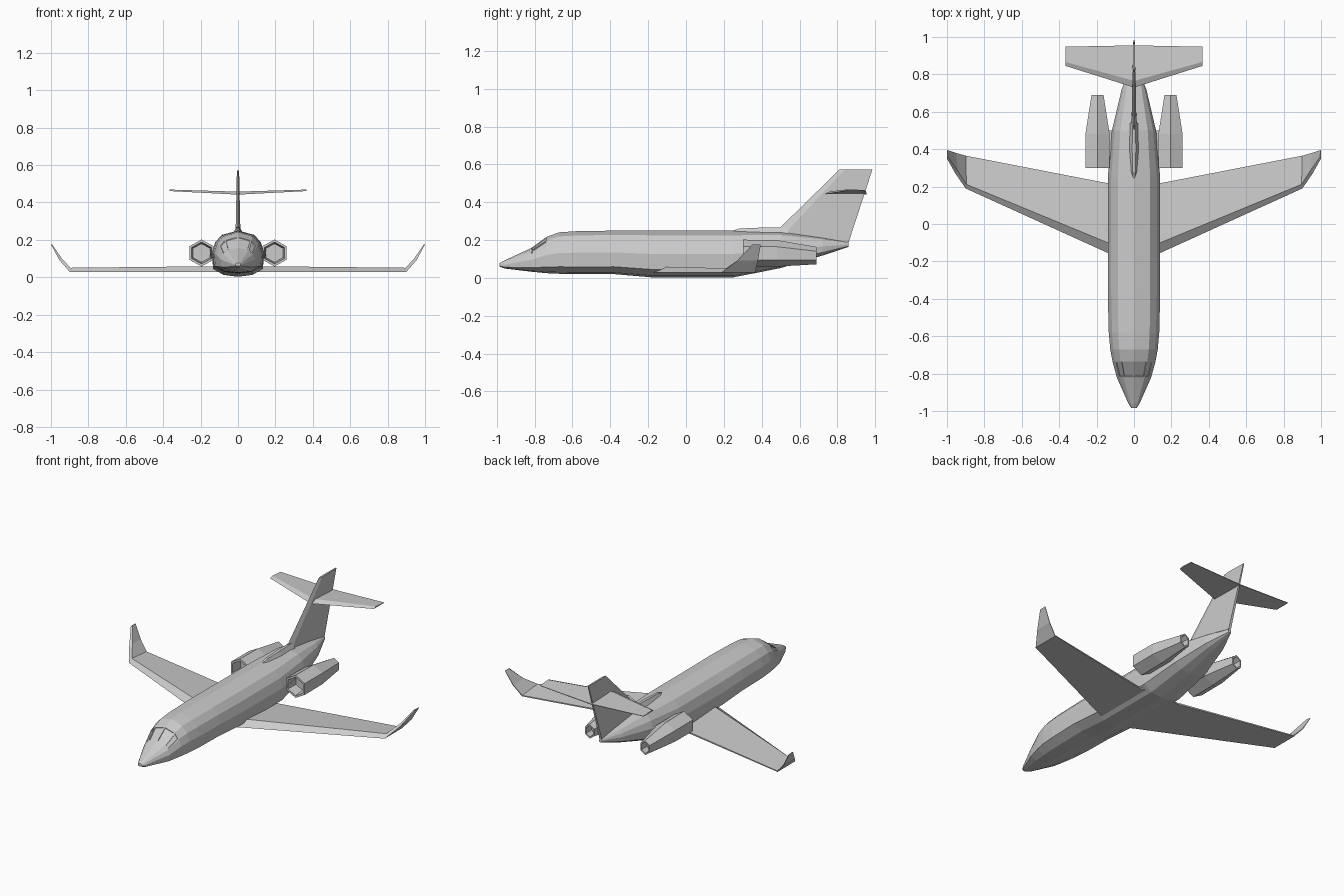
import bpy, bmesh, math
from mathutils import Vector

if "Cube" in bpy.data.objects:
    bpy.data.objects.remove(bpy.data.objects["Cube"])


def loft(name, rings, mirror=False, panes=None):
    """Skin equal-length closed rings, cap both ends; panes picks quads to recess."""
    bm = bmesh.new()
    vs = [[bm.verts.new(p) for p in r] for r in rings]
    n = len(rings[0])
    picked = []
    for i in range(len(vs) - 1):
        for j in range(n):
            k = (j + 1) % n
            f = bm.faces.new((vs[i][j], vs[i][k], vs[i + 1][k], vs[i + 1][j]))
            if panes and panes(i, j):
                picked.append(f)
    bm.faces.new(vs[0])
    bm.faces.new(vs[-1])
    bmesh.ops.recalc_face_normals(bm, faces=bm.faces[:])
    if picked:
        bmesh.ops.inset_individual(bm, faces=picked, thickness=0.007, depth=0)
        bmesh.ops.inset_individual(bm, faces=picked, thickness=0.002, depth=-0.004)
    me = bpy.data.meshes.new(name)
    bm.to_mesh(me)
    bm.free()
    ob = bpy.data.objects.new(name, me)
    bpy.context.collection.objects.link(ob)
    if mirror:
        ob.modifiers.new("Mirror", "MIRROR").use_mirror_merge = False
    return ob


# Fuselage: one half cross-section scaled at each station (y, top, bottom, half width)
half = [(0, 1), (.62, .9), (.87, .73), (1, .5), (.95, .17), (.55, .04), (0, 0)]
profile = half + [(-x, z) for x, z in half[-2:0:-1]]
stations = [
    (-.985, .078, .060, .014), (-.96, .092, .050, .030), (-.82, .157, .033, .092),
    (-.735, .218, .025, .115), (-.67, .241, .022, .127), (-.58, .247, .020, .135),
    (-.38, .250, .020, .140), (-.18, .250, .003, .140), (.25, .250, .003, .140),
    (.50, .246, .052, .118), (.72, .214, .118, .066), (.86, .190, .164, .010)]
last = len(profile) - 1
loft("fuselage",
     [[(w * px, y, b + (t - b) * pz) for px, pz in profile] for y, t, b, w in stations],
     panes=lambda i, j: i == 2 and j in (0, 1, last - 1, last))


# Wings with upturned winglets: (x, lead y, crease y, trail y, z, thickness, inward lean)
def foil(x, lead, crease, trail, z, t, lean=0):
    return [(x, lead, z), (x - lean, crease, z + t),
            (x - lean * .3, trail, z + t * .3), (x, trail, z)]


loft("wing", [foil(*s) for s in (
    (0, -.22, -.16, .245, .025, .036),
    (.14, -.155, -.10, .218, .028, .031),
    (.90, .19, .212, .365, .029, .022, .004),
    (.955, .27, .285, .38, .092, .010, .012),
    (1.0, .35, .358, .395, .176, .001, .006))], mirror=True)

# Horizontal tail
loft("tailplane", [foil(*s) for s in (
    (0, .73, .765, .955, .442, .016),
    (.365, .845, .866, .948, .461, .008))], mirror=True)


# Vertical fin: (z, lead y, crease y, trail y, half thickness)
def fin(z, lead, crease, trail, w):
    return [(0, lead, z), (w, crease, z), (w * .6, trail, z),
            (-w * .6, trail, z), (-w, crease, z)]


loft("fin", [fin(.19, .42, .48, .86, .014), fin(.572, .81, .84, .985, .006)])

# Dorsal fairing ahead of the fin: (y, half width, ridge z)
loft("dorsal_fairing", [
    [(-w, y, .235), (-w * .35, y, z), (w * .35, y, z), (w, y, .235)]
    for y, w, z in ((.235, .008, .246), (.28, .020, .261), (.40, .028, .266), (.54, .022, .268))])


# Hexagonal engine nacelles with hollow intake and exhaust: (y, half width, half height, z)
def hexagon(y, hw, hh, z):
    return [(.195 + hw / .866 * math.sin(a), y, z + hh * math.cos(a))
            for a in (k * math.pi / 3 for k in range(6))]


loft("engine", [hexagon(*s) for s in (
    (.37, .045, .050, .13), (.30, .053, .058, .13), (.30, .065, .072, .13),
    (.48, .065, .070, .13), (.69, .032, .046, .118), (.69, .024, .036, .118),
    (.64, .022, .033, .119))], mirror=True)

# Engine pylons
loft("engine_pylon", [[(x, .32, .13), (x, .36, .15), (x, .50, .145), (x, .50, .115), (x, .36, .11)]
                      for x in (.08, .15)], mirror=True)
